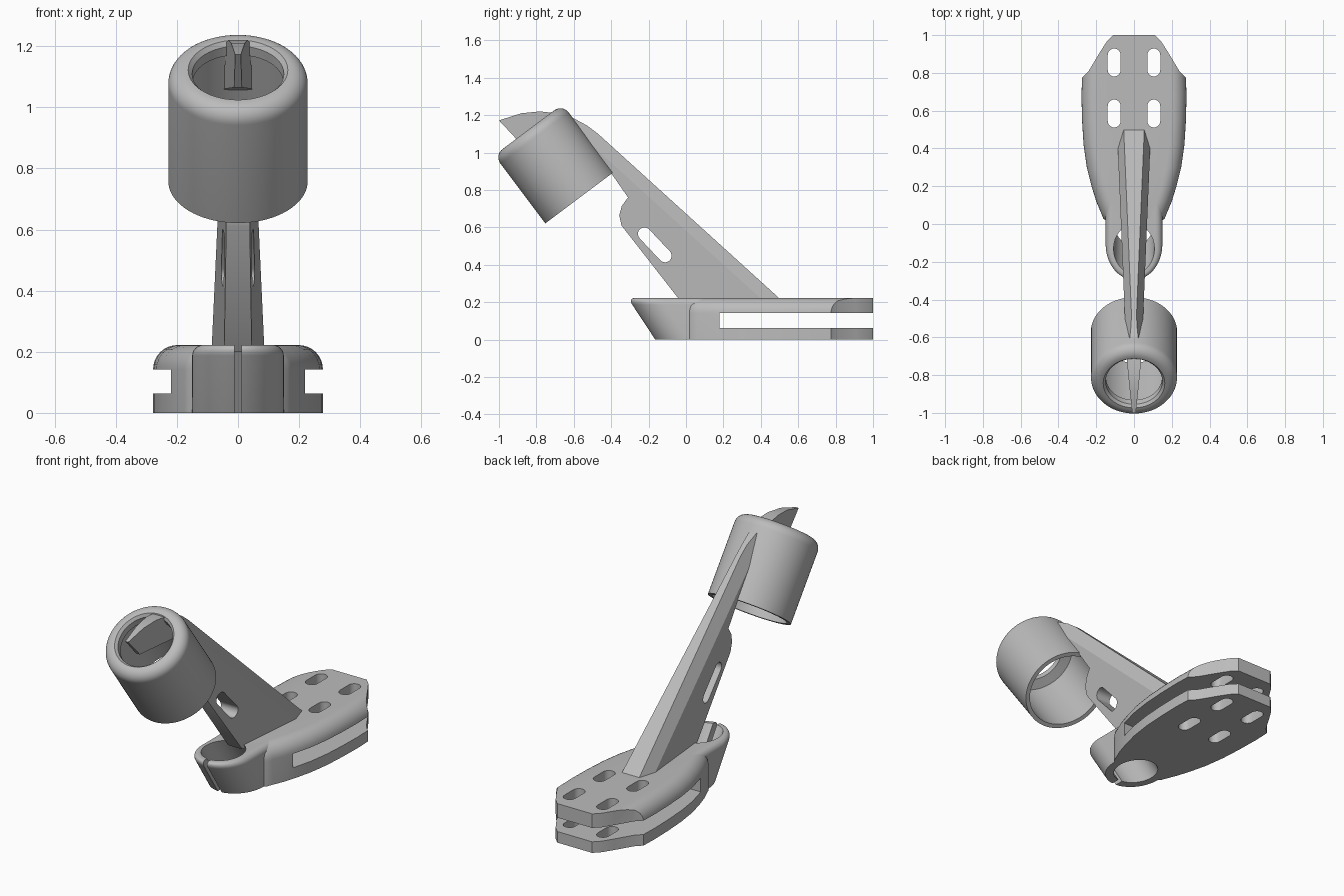
import bpy, bmesh, math
from mathutils import Vector, Matrix

cube = bpy.data.objects.get("Cube")
if cube:
    bpy.data.objects.remove(cube, do_unlink=True)

grey = bpy.data.materials.new("plain grey")
grey.use_nodes = True
grey.diffuse_color = (0.5, 0.5, 0.5, 1)
grey.node_tree.nodes["Principled BSDF"].inputs["Base Color"].default_value = (0.5, 0.5, 0.5, 1)


def finish(name, bm):
    bmesh.ops.recalc_face_normals(bm, faces=bm.faces)
    mesh = bpy.data.meshes.new(name)
    bm.to_mesh(mesh)
    bm.free()
    mesh.materials.append(grey)
    obj = bpy.data.objects.new(name, mesh)
    bpy.context.collection.objects.link(obj)
    return obj


def loft(name, rings, closed=False):
    """Skin a stack of equal rings; cap the ends unless the stack loops."""
    bm = bmesh.new()
    loops = [[bm.verts.new(p) for p in ring] for ring in rings]
    pairs = list(zip(loops, loops[1:]))
    if closed:
        pairs.append((loops[-1], loops[0]))
    else:
        bm.faces.new(loops[0])
        bm.faces.new(loops[-1])
    n = len(loops[0])
    for a, b in pairs:
        for i in range(n):
            j = (i + 1) % n
            bm.faces.new((a[i], a[j], b[j], b[i]))
    return finish(name, bm)


def boolean(obj, cutter, operation="DIFFERENCE"):
    mod = obj.modifiers.new("cut", "BOOLEAN")
    mod.operation, mod.object, mod.solver = operation, cutter, "EXACT"
    bpy.context.view_layer.objects.active = obj
    bpy.ops.object.modifier_apply(modifier=mod.name)


def box(name, x, y0, y1, z0, z1):
    return loft(name, [[(-x, y0, z), (x, y0, z), (x, y1, z), (-x, y1, z)] for z in (z0, z1)])


def stadium(a, b, r, steps=10):
    """Rounded slot outline around the 2D segment a-b."""
    a, b = Vector(a), Vector(b)
    start = math.atan2(b.y - a.y, b.x - a.x) - math.pi / 2
    pts = []
    for k, c in enumerate((b, a)):
        for i in range(steps + 1):
            t = start + math.pi * (k + i / steps)
            pts.append((c.x + r * math.cos(t), c.y + r * math.sin(t)))
    return pts


def fillet(height, radius, steps=8):
    """Levels (z, inset) of a wall whose top edge is rounded."""
    levels = [(0, 0)]
    for i in range(steps + 1):
        t = math.pi / 2 * i / steps
        levels.append((height - radius + radius * math.sin(t), radius * (1 - math.cos(t))))
    return levels


TOP = 0.222

# Base plate: mirrored outline with a rounded upper edge
side = [(0.13, 0.0), (0.163, 0.03), (0.175, 0.06), (0.2, 0.12), (0.225, 0.2), (0.25, 0.3),
        (0.267, 0.42), (0.275, 0.55), (0.278, 0.68), (0.274, 0.8), (0.258, 0.93), (0.23, 1.08)]
rings = []
for z, inset in fillet(TOP, 0.08):
    half = [(x - inset, y, z) for x, y in side]
    rings.append(half + [(-x, y, z) for x, y, z in reversed(half)])
base_plate = loft("base_plate", rings)

# Tapered rear end of the plate
tail = [(0.4, -0.5), (0.4, 0.77), (0.28, 0.77), (0.24, 0.81), (0.18, 0.91), (0.145, 0.965), (0.11, 1.0)]
tail += [(-x, y) for x, y in reversed(tail)]
trim = loft("tail_trim", [[(x, y, z) for x, y in tail] for z in (-0.1, 0.4)])
boolean(base_plate, trim, "INTERSECT")


# Leaning front collar
def lean(z):
    return 0.015 - 0.66 * z


rings = []
for z, inset in fillet(TOP, 0.035):
    arc = [math.pi + math.pi * i / 32 for i in range(33)]
    rings.append([(-0.15 + inset, 0.13, z)]
                 + [((0.15 - inset) * math.cos(t), lean(z) + (0.18 - inset) * math.sin(t), z) for t in arc]
                 + [(0.15 - inset, 0.13, z)])
front_collar = loft("front_collar", rings)

# Cutters for the bore, the collar split, the side gap and the mounting slots
turn = [math.tau * i / 48 for i in range(48)]
bore = loft("bore", [[(0.108 * math.cos(t), lean(z) + 0.13 * math.sin(t), z) for t in turn]
                     for z in (-0.1, 0.4)])
split = box("split", 0.012, -0.5, -0.05, -0.1, 0.4)
gap = box("gap", 0.5, 0.18, 1.3, 0.063, 0.142)
cutters = [trim, bore, split, gap]
for part in (base_plate, front_collar):
    boolean(part, bore)
boolean(front_collar, split)
boolean(base_plate, gap)
for x in (-0.105, 0.105):
    for y in (0.585, 0.855):
        outline = stadium((x, y - 0.04), (x, y + 0.04), 0.034)
        hole = loft("slot", [[(px, py, z) for px, py in outline] for z in (-0.1, 0.4)])
        boolean(base_plate, hole)
        cutters.append(hole)

# Arm: side profile with a hooked end, given a wedge-shaped section
profile = [(0.522, 0.2), (-0.47, 1.1), (-0.53, 1.145), (-0.6, 1.183), (-0.69, 1.21), (-0.78, 1.22),
           (-0.88, 1.21), (-1.0, 1.172), (-0.9, 1.065), (-0.55, 1.06), (-0.52, 1.05), (-0.4, 0.89),
           (-0.31, 0.76), (-0.343, 0.715), (-0.357, 0.665), (-0.345, 0.61), (-0.025, 0.2)]
bm = bmesh.new()
face = bm.faces.new([bm.verts.new((-1, y, z)) for y, z in profile])
ext = bmesh.ops.extrude_face_region(bm, geom=[face])
for v in ext["geom"]:
    if isinstance(v, bmesh.types.BMVert):
        v.co.x = 1
foot = Vector((0, 0.5, 0.22))
along = Vector((0, -0.741, 0.672))
inward = Vector((0, -0.672, -0.741))
SHOULDER = 0.067
bmesh.ops.bisect_plane(bm, geom=bm.verts[:] + bm.edges[:] + bm.faces[:],
                       plane_co=foot + inward * SHOULDER, plane_no=inward)
for v in bm.verts:
    rel = Vector((0, v.co.y, v.co.z)) - foot
    t, d = rel.dot(along), rel.dot(inward) - SHOULDER
    v.co.x *= max(0.006, 0.088 - 0.031 * t + (0.5 * d if d < 0 else -0.104 * d))
arm = finish("arm", bm)
outline = stadium((-0.222, 0.565), (-0.112, 0.448), 0.035)
hole = loft("arm_slot", [[(x, y, z) for y, z in outline] for x in (-0.3, 0.3)])
boolean(arm, hole)
cutters.append(hole)

# Cup: turned thin wall with a rounded shoulder and a smaller top opening
H, R, ROUND = 0.455, 0.228, 0.055
wall = [(R - inset, z) for z, inset in fillet(H, ROUND)]
wall += [(0.163, H), (0.15, H - 0.015), (0.148, H - 0.05), (0.205, H - 0.06), (0.205, 0)]
turn = [math.tau * i / 72 for i in range(72)]
cup = loft("cup", [[(r * math.cos(t), r * math.sin(t), z) for t in turn] for r, z in wall], closed=True)
cup.data.transform(Matrix.Translation((0, -0.57, 0.758)) @ Matrix.Rotation(math.atan2(0.6, 0.8), 4, "X"))

for c in cutters:
    bpy.data.objects.remove(c, do_unlink=True)

# Smooth shading with sharp edges kept
bpy.ops.object.select_all(action="DESELECT")
for part in (base_plate, front_collar, arm, cup):
    part.select_set(True)
bpy.context.view_layer.objects.active = cup
bpy.ops.object.shade_smooth_by_angle(angle=math.radians(30))
